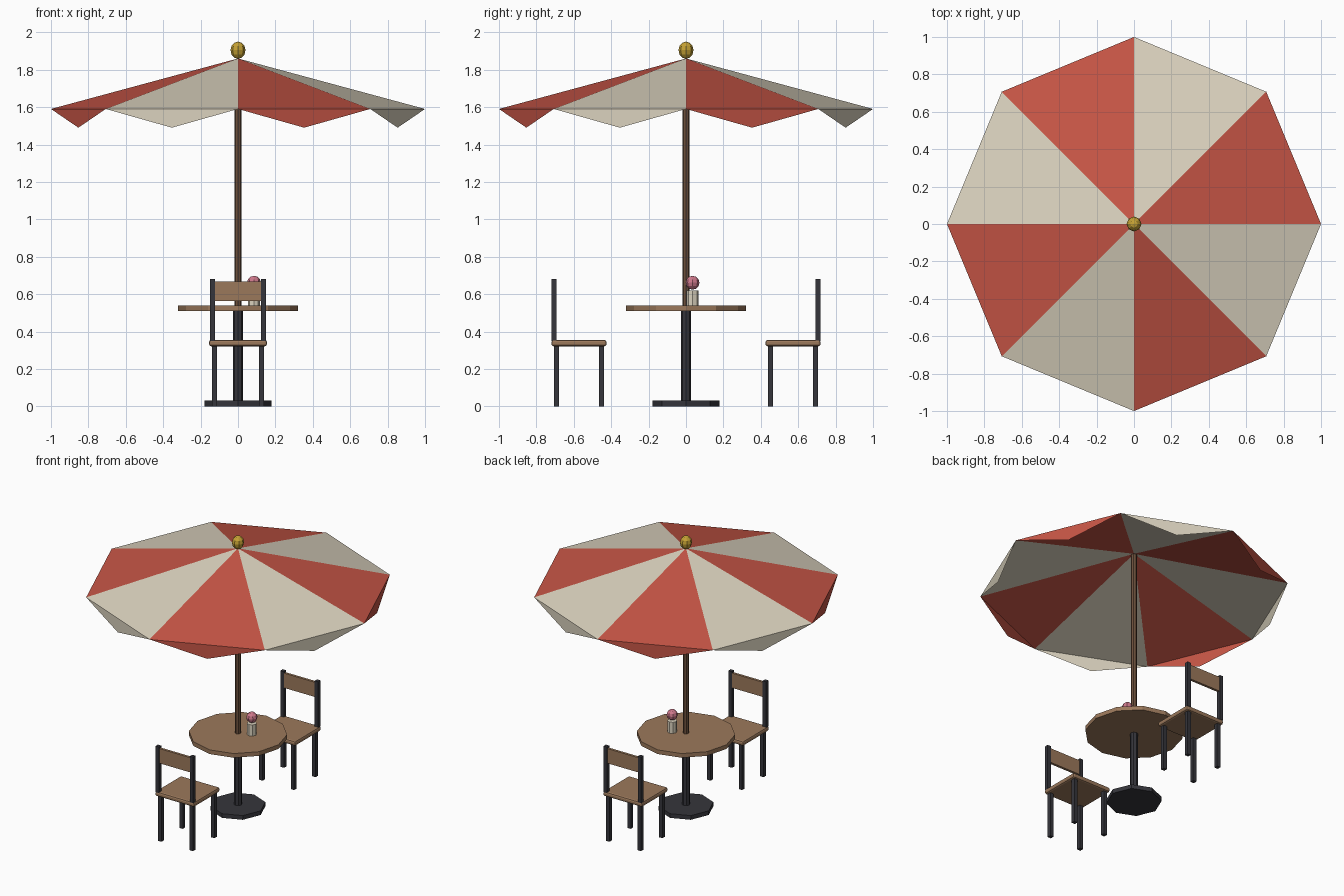
import bpy, bmesh
from math import cos, sin, pi

if "Cube" in bpy.data.objects:
    bpy.data.objects.remove(bpy.data.objects["Cube"], do_unlink=True)


def material(name, rgb):
    m = bpy.data.materials.new(name)
    m.use_nodes = True
    colour = (*rgb, 1)
    m.diffuse_color = colour
    bsdf = next(n for n in m.node_tree.nodes if n.type == "BSDF_PRINCIPLED")
    bsdf.inputs["Base Color"].default_value = colour
    return m


RED = material("canopy red", (0.56, 0.09, 0.06))
CREAM = material("cream", (0.71, 0.65, 0.52))
WOOD = material("light wood", (0.33, 0.19, 0.105))
POLE = material("dark wood", (0.15, 0.08, 0.045))
METAL = material("dark metal", (0.036, 0.036, 0.044))
GOLD = material("gold", (0.56, 0.36, 0.035))
PINK = material("pink", (0.62, 0.19, 0.26))


def finish(name, bm, *mats):
    mesh = bpy.data.meshes.new(name)
    bm.to_mesh(mesh)
    bm.free()
    for m in mats:
        mesh.materials.append(m)
    ob = bpy.data.objects.new(name, mesh)
    bpy.context.collection.objects.link(ob)
    return ob


def cylinder(name, radius, z0, z1, sides, mat, x=0, y=0):
    bm = bmesh.new()
    bmesh.ops.create_cone(bm, cap_ends=True, segments=sides, radius1=radius,
                          radius2=radius, depth=z1 - z0)
    bmesh.ops.translate(bm, verts=bm.verts, vec=(x, y, (z0 + z1) / 2))
    return finish(name, bm, mat)


def ball(name, radius, height, centre, mat):
    bm = bmesh.new()
    bmesh.ops.create_uvsphere(bm, u_segments=8, v_segments=6, radius=1)
    bmesh.ops.scale(bm, verts=bm.verts, vec=(radius, radius, height / 2))
    bmesh.ops.translate(bm, verts=bm.verts, vec=centre)
    return finish(name, bm, mat)


def box(name, size, centre, mat, bevel=0):
    bm = bmesh.new()
    bmesh.ops.create_cube(bm, size=1)
    bmesh.ops.scale(bm, verts=bm.verts, vec=size)
    bmesh.ops.translate(bm, verts=bm.verts, vec=centre)
    ob = finish(name, bm, mat)
    if bevel:
        mod = ob.modifiers.new("Bevel", "BEVEL")
        mod.width = bevel
        mod.segments = 2
    return ob


# Canopy: eight striped panels, each with a pointed hanging flap
def canopy():
    bm = bmesh.new()
    n, rim_z, tip_z = 8, 1.59, 1.49
    apex = bm.verts.new((0, 0, 1.86))
    rim = [bm.verts.new((cos(2 * pi * i / n), sin(2 * pi * i / n), rim_z))
           for i in range(n)]
    for i in range(n):
        a, b = rim[i], rim[(i + 1) % n]
        mid = (a.co + b.co) / 2
        tip = bm.verts.new((mid.x, mid.y, tip_z))
        for verts in ((apex, a, b), (a, tip, b)):
            bm.faces.new(verts).material_index = i % 2
    return finish("canopy", bm, RED, CREAM)


canopy()
ball("finial", 0.04, 0.092, (0, 0, 1.904), GOLD)
cylinder("umbrella_pole", 0.02, 0.5, 1.85, 8, POLE)

# Table
cylinder("table_base", 0.18, 0, 0.03, 8, METAL)
cylinder("table_column", 0.026, 0.03, 0.51, 8, METAL)
cylinder("table_top", 0.32, 0.51, 0.54, 12, WOOD)

# Flower in a vase
cylinder("vase", 0.032, 0.54, 0.62, 8, CREAM, 0.085, 0.035)
ball("flower", 0.037, 0.074, (0.085, 0.035, 0.661), PINK)


# Chairs: side is -1 for the front one and 1 for the back one
def chair(label, side):
    y = 0.572 * side
    box(label + "_seat", (0.31, 0.295, 0.034), (0, y, 0.338), WOOD, 0.012)
    back_y = y + 0.134 * side
    for x_name, sx in (("right", -1), ("left", 1)):
        for depth, d in (("inner", -1), ("outer", 1)):
            box(f"{label}_{depth}_{x_name}_leg", (0.027, 0.027, 0.33),
                (0.125 * sx, y + 0.121 * d * side, 0.165), METAL)
        box(f"{label}_{x_name}_back_post", (0.027, 0.027, 0.33),
            (0.136 * sx, back_y, 0.515), METAL)
    box(label + "_backrest", (0.25, 0.018, 0.105), (0, back_y, 0.615), WOOD)


chair("front_chair", -1)
chair("back_chair", 1)
